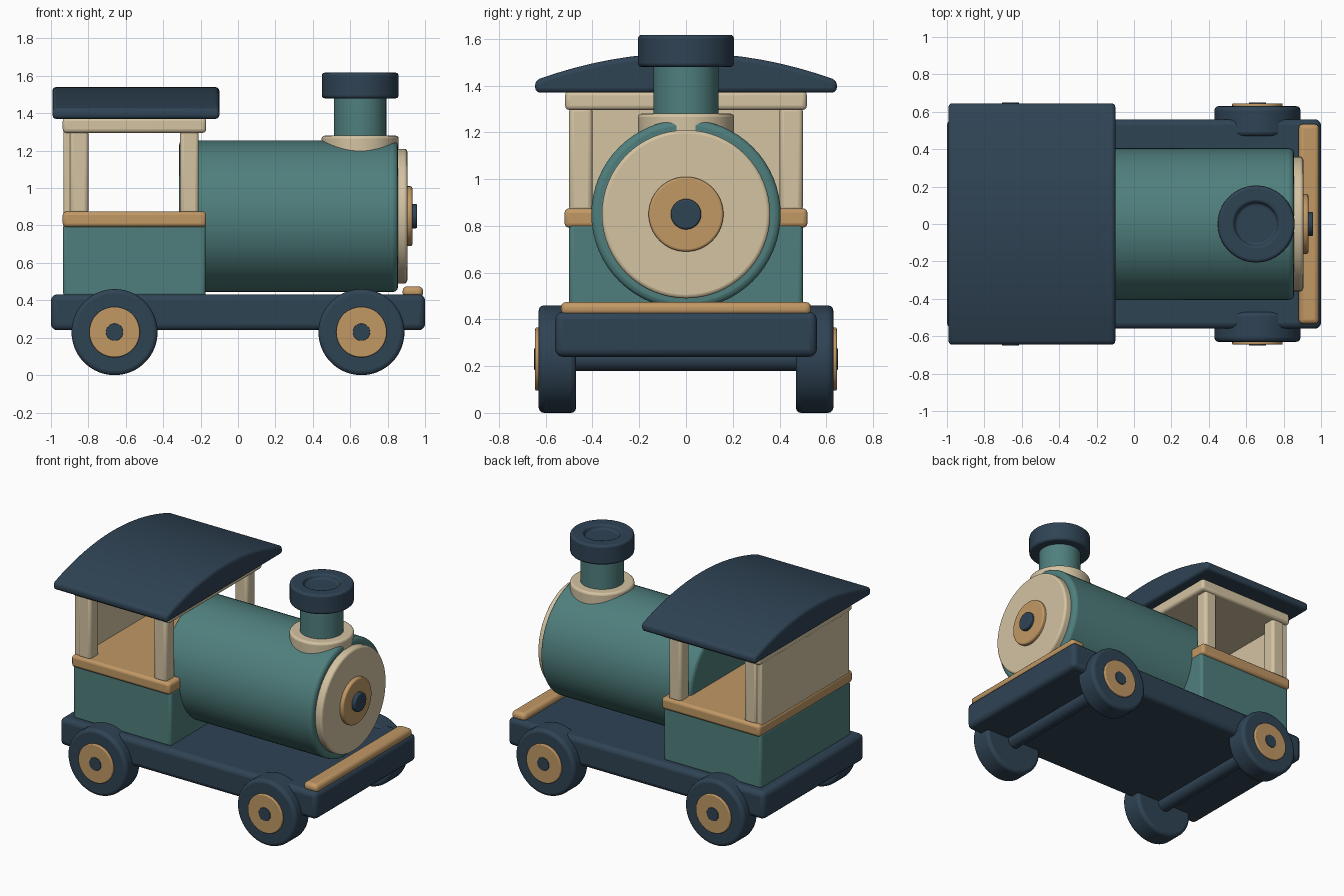
import bpy, bmesh, math
from mathutils import Matrix, Vector

if "Cube" in bpy.data.objects:
    bpy.data.objects.remove(bpy.data.objects["Cube"])


def material(name, rgb):
    m = bpy.data.materials.new(name)
    lin = [((c / 255 + 0.055) / 1.055) ** 2.4 for c in rgb]
    m.diffuse_color = (*lin, 1)
    m.use_nodes = True
    m.node_tree.nodes["Principled BSDF"].inputs["Base Color"].default_value = m.diffuse_color
    return m


NAVY = material("navy paint", (47, 67, 84))
TEAL = material("teal paint", (79, 127, 125))
CREAM = material("cream paint", (212, 195, 162))
TAN = material("tan wood", (193, 152, 101))


def finish(name, bm, mat, bevel, segments=3):
    bmesh.ops.recalc_face_normals(bm, faces=bm.faces)
    me = bpy.data.meshes.new(name)
    bm.to_mesh(me)
    bm.free()
    me.materials.append(mat)
    ob = bpy.data.objects.new(name, me)
    bpy.context.collection.objects.link(ob)
    if bevel:
        mod = ob.modifiers.new("Rounded edges", 'BEVEL')
        mod.width = bevel
        mod.segments = segments
        mod.limit_method = 'ANGLE'
        mod.angle_limit = math.radians(40)
    bpy.ops.object.select_all(action='DESELECT')
    ob.select_set(True)
    bpy.context.view_layer.objects.active = ob
    bpy.ops.object.shade_smooth_by_angle(angle=math.radians(35))
    return ob


def box(name, mat, x, y, z, bevel):
    """Rounded box from (min, max) ranges."""
    bm = bmesh.new()
    bmesh.ops.create_cube(bm, size=1)
    for v in bm.verts:
        v.co = Vector([(r[0] + r[1]) / 2 + c * (r[1] - r[0])
                       for c, r in zip(v.co, (x, y, z))])
    return finish(name, bm, mat, bevel)


def disc(name, mat, radius, a, b, centre, axis, bevel, recess=None):
    """Rounded cylinder spanning a..b on an axis; recess = (rim width, depth)."""
    bm = bmesh.new()
    bmesh.ops.create_cone(bm, cap_ends=True, segments=64, radius1=radius,
                          radius2=radius, depth=abs(b - a))
    if recess:
        bm.normal_update()
        top = max(bm.faces, key=lambda f: f.normal.z)
        bmesh.ops.inset_region(bm, faces=[top], thickness=recess[0])
        low = bmesh.ops.extrude_face_region(bm, geom=[top])["geom"]
        verts = [g for g in low if isinstance(g, bmesh.types.BMVert)]
        bmesh.ops.translate(bm, verts=verts, vec=(0, 0, -recess[1]))
        if top.is_valid:
            bmesh.ops.delete(bm, geom=[top], context='FACES_ONLY')
    rot = {'X': Matrix.Rotation(math.pi / 2, 4, 'Y'),
           'Y': Matrix.Rotation(math.pi / 2, 4, 'X'),
           'Z': Matrix.Identity(4)}[axis]
    pos = Vector(centre)
    pos['XYZ'.index(axis)] = (a + b) / 2
    bm.transform(Matrix.Translation(pos) @ rot)
    return finish(name, bm, mat, bevel)


# Chassis and bumper
box("chassis", NAVY, (-1, 1), (-0.56, 0.56), (0.24, 0.432), 0.032)
box("bumper_bar", TAN, (0.88, 0.99), (-0.535, 0.535), (0.415, 0.475), 0.025)

# Wheels, hubs and axles
for end, x in (("rear", -0.66), ("front", 0.66)):
    c = (x, 0, 0.23)
    disc(end + "_axle", NAVY, 0.05, -0.5, 0.5, c, 'Y', 0)
    for side, s in (("right", -1), ("left", 1)):
        tag = end + "_" + side
        disc(tag + "_wheel", NAVY, 0.23, s * 0.47, s * 0.63, c, 'Y', 0.022)
        disc(tag + "_hub", TAN, 0.135, s * 0.6, s * 0.645, c, 'Y', 0.006)
        disc(tag + "_hub_pin", NAVY, 0.046, s * 0.61, s * 0.65, c, 'Y', 0.003)

# Boiler and round front plates
c = (0, 0, 0.85)
disc("boiler", TEAL, 0.405, -0.315, 0.855, c, 'X', 0.025)
disc("boiler_front", CREAM, 0.36, 0.83, 0.905, c, 'X', 0.015)
disc("front_ring", TAN, 0.16, 0.88, 0.932, c, 'X', 0.01)
disc("front_knob", NAVY, 0.065, 0.91, 0.958, c, 'X', 0.008)

# Chimney
c = (0.653, 0, 0)
disc("chimney_collar", CREAM, 0.206, 1.18, 1.28, c, 'Z', 0.015)
disc("chimney_stack", TEAL, 0.14, 1.2, 1.5, c, 'Z', 0)
disc("chimney_cap", NAVY, 0.205, 1.48, 1.617, c, 'Z', 0.025, (0.09, 0.03))

# Cabin
box("cabin_base", TEAL, (-0.935, -0.173), (-0.5, 0.5), (0.42, 0.81), 0.018)
box("cabin_sill", TAN, (-0.937, -0.17), (-0.52, 0.52), (0.792, 0.875), 0.02)
box("cabin_back_wall", CREAM, (-0.932, -0.885), (-0.49, 0.49), (0.86, 1.31), 0.008)
for end, x in (("rear", -0.85), ("front", -0.26)):
    for side, y in (("right", -0.45), ("left", 0.45)):
        box(end + "_" + side + "_post", CREAM, (x - 0.05, x + 0.05),
            (y - 0.05, y + 0.05), (0.86, 1.31), 0.02)
box("roof_frame", CREAM, (-0.937, -0.17), (-0.517, 0.517), (1.295, 1.378), 0.02)

# Arched roof: curved profile extruded along the cabin
bm = bmesh.new()
profile = [(-0.645, 1.37), (0.645, 1.37)]
for i in range(17):
    y = 0.645 * (1 - i / 8)
    profile.append((y, 1.423 + 0.117 * (1 - (y / 0.645) ** 2)))
face = bm.faces.new([bm.verts.new((-0.992, y, z)) for y, z in profile])
ext = bmesh.ops.extrude_face_region(bm, geom=[face])["geom"]
bmesh.ops.translate(bm, vec=(0.892, 0, 0),
                    verts=[g for g in ext if isinstance(g, bmesh.types.BMVert)])
finish("roof", bm, NAVY, 0.02)
